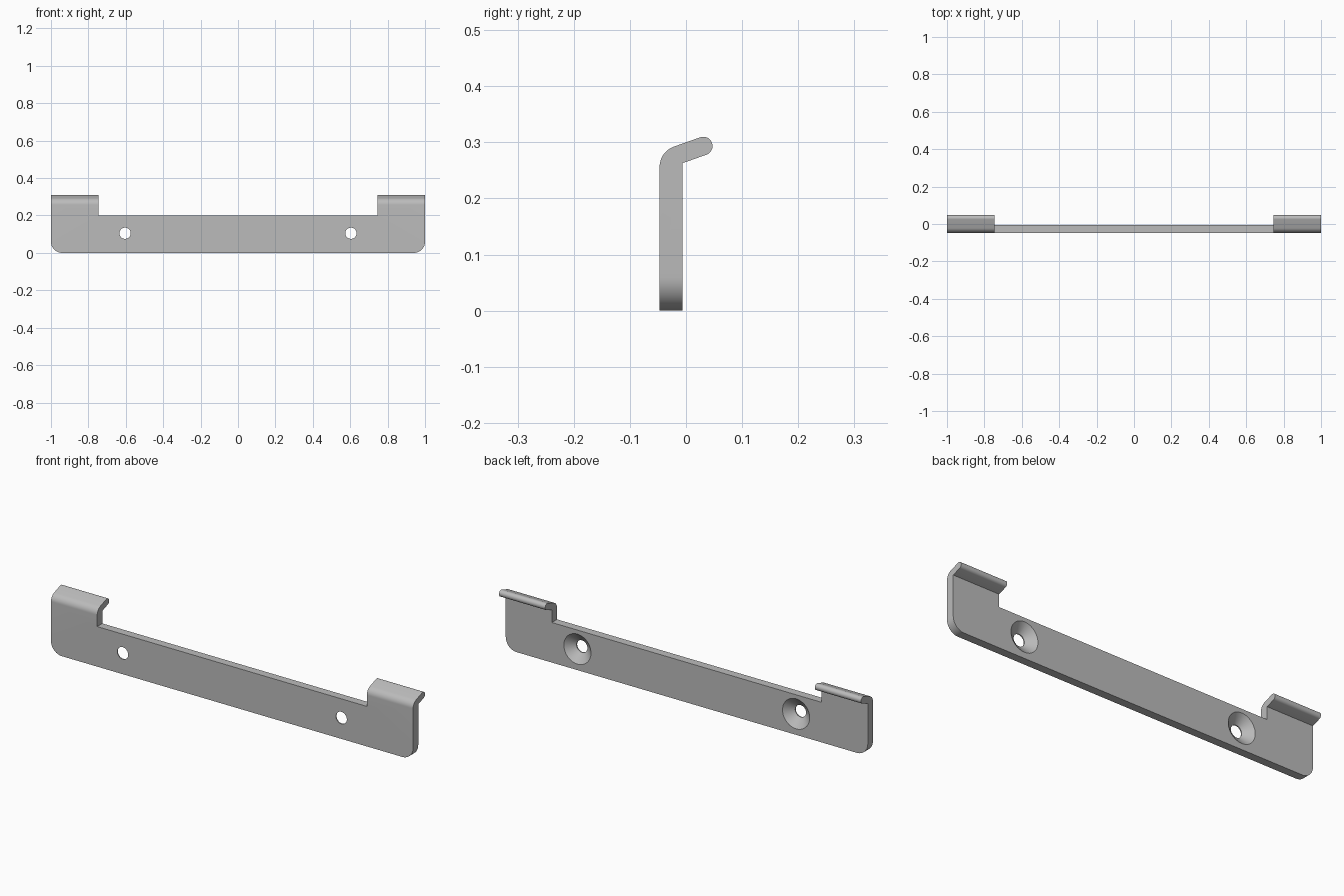
import bpy
import bmesh
from math import cos, sin, radians
from mathutils import Vector

if "Cube" in bpy.data.objects:
    bpy.data.objects.remove(bpy.data.objects["Cube"], do_unlink=True)

GREY = (0.5, 0.5, 0.5, 1)
metal = bpy.data.materials.new("plain grey")
metal.use_nodes = True
metal.diffuse_color = GREY
metal.node_tree.nodes["Principled BSDF"].inputs["Base Color"].default_value = GREY

FRONT, BACK = -0.047, -0.006     # plate faces
TILT = 20                        # upward slope of the hooks


def arc(cx, cy, r, start, end, steps=12):
    angles = [radians(start + (end - start) * i / steps) for i in range(steps + 1)]
    return [(cx + r * cos(a), cy + r * sin(a)) for a in angles]


def prism(name, points, offset):
    """Extrude a closed outline of 3D points by an offset."""
    bm = bmesh.new()
    face = bm.faces.new([bm.verts.new(p) for p in points])
    result = bmesh.ops.extrude_face_region(bm, geom=[face])
    moved = [g for g in result["geom"] if isinstance(g, bmesh.types.BMVert)]
    bmesh.ops.translate(bm, verts=moved, vec=Vector(offset))
    bmesh.ops.recalc_face_normals(bm, faces=bm.faces)
    return finish(name, bm)


def finish(name, bm):
    mesh = bpy.data.meshes.new(name)
    bm.to_mesh(mesh)
    bm.free()
    mesh.materials.append(metal)
    obj = bpy.data.objects.new(name, mesh)
    bpy.context.collection.objects.link(obj)
    return obj


def lathe(name, profile, x, z, steps=48):
    """Spin a (radius, y) profile around a hole axis along y."""
    bm = bmesh.new()
    rings = [[bm.verts.new((x + r * cos(a), y, z + r * sin(a)))
              for a in (radians(360 * i / steps) for i in range(steps))]
             for r, y in profile]
    for low, high in zip(rings, rings[1:]):
        for i in range(steps):
            j = (i + 1) % steps
            bm.faces.new((low[i], low[j], high[j], high[i]))
    bm.faces.new(rings[0])
    bm.faces.new(rings[-1])
    bmesh.ops.recalc_face_normals(bm, faces=bm.faces)
    return finish(name, bm)


def cut(obj, tool, operation):
    mod = obj.modifiers.new(tool.name, "BOOLEAN")
    mod.operation, mod.object, mod.solver = operation, tool, "EXACT"
    bpy.context.view_layer.objects.active = obj
    bpy.ops.object.modifier_apply(modifier=mod.name)
    bpy.data.objects.remove(tool, do_unlink=True)


# Side section: flat plate, rounded bend, sloping lip with a round end
section = [(BACK, 0), (FRONT, 0)]
section += arc(-0.009, 0.2565, 0.038, 180, 90 + TILT)
section += arc(0.0308, 0.2935, 0.0165, 90 + TILT, TILT - 90, 16)
section += [(BACK, 0.263)]
bracket = prism("hook_bracket", [(-1, y, z) for y, z in section], (2, 0, 0))

# Front outline: rounded lower corners and a wide notch between the hooks
outline = arc(-0.94, 0.06, 0.06, 180, 270) + arc(0.94, 0.06, 0.06, 270, 360)
outline += [(1, 0.4), (0.745, 0.4), (0.745, 0.2)]
outline += [(-0.745, 0.2), (-0.745, 0.4), (-1, 0.4)]
cut(bracket, prism("outline_cutter", [(x, -0.2, z) for x, z in outline], (0, 0.4, 0)),
    "INTERSECT")

# Countersunk screw holes
for side in (-1, 1):
    profile = [(0.03, -0.1), (0.03, -0.042), (0.075, BACK), (0.075, 0.02)]
    cut(bracket, lathe("screw_hole_cutter", profile, side * 0.604, 0.105), "DIFFERENCE")

# Smooth curves, sharp edges
bpy.ops.object.select_all(action="DESELECT")
bracket.select_set(True)
bpy.context.view_layer.objects.active = bracket
bpy.ops.object.shade_smooth_by_angle(angle=radians(18))
